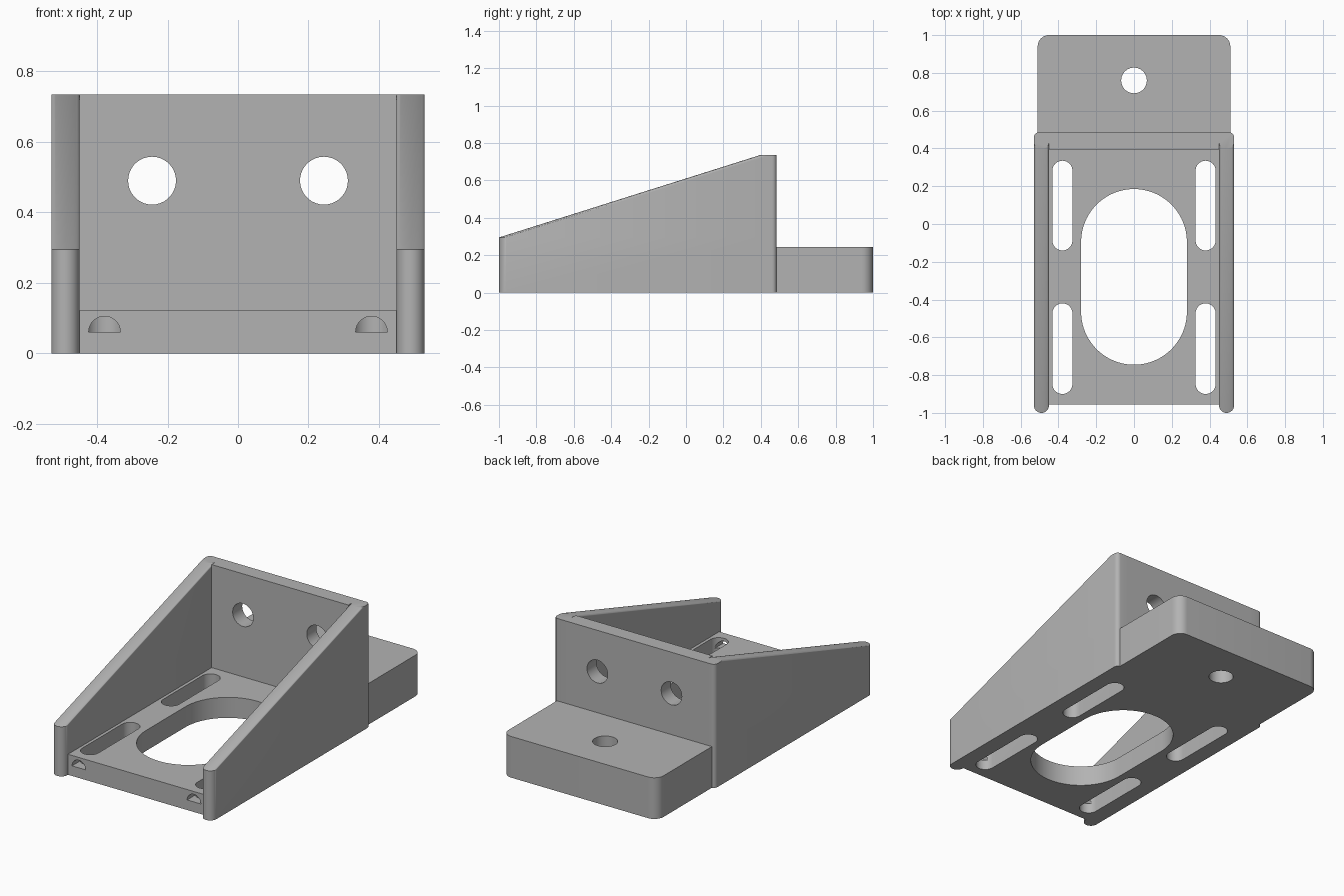
import bpy, bmesh
from math import sin, cos, pi, radians

cube = bpy.data.objects.get("Cube")
if cube:
    bpy.data.objects.remove(cube)

grey = bpy.data.materials.new("plain grey")
grey.use_nodes = True
grey.diffuse_color = (0.45, 0.45, 0.45, 1)
grey.node_tree.nodes["Principled BSDF"].inputs["Base Color"].default_value = grey.diffuse_color


def arc(cx, cy, r, start, end, n):
    angles = [radians(start + (end - start) * i / n) for i in range(n + 1)]
    return [(cx + r * cos(a), cy + r * sin(a)) for a in angles]


def loft(name, rings):
    """Solid skinned through rings that share one point count."""
    bm = bmesh.new()
    loops = [[bm.verts.new(p) for p in ring] for ring in rings]
    n = len(loops[0])
    for a, b in zip(loops, loops[1:]):
        for i in range(n):
            j = (i + 1) % n
            bm.faces.new((a[i], a[j], b[j], b[i]))
    bm.faces.new(loops[0][::-1])
    bm.faces.new(loops[-1])
    bmesh.ops.recalc_face_normals(bm, faces=bm.faces)
    mesh = bpy.data.meshes.new(name)
    bm.to_mesh(mesh)
    bm.free()
    mesh.materials.append(grey)
    ob = bpy.data.objects.new(name, mesh)
    bpy.context.collection.objects.link(ob)
    return ob


def upright(name, outline, z0, z1):
    return loft(name, [[(x, y, z) for x, y in outline] for z in (z0, z1)])


def along_y(name, outline, y0, y1):
    return loft(name, [[(x, y, z) for x, z in outline] for y in (y0, y1)])


def rect(x, y0, y1):
    return [(-x, y0), (x, y0), (x, y1), (-x, y1)]


def slot(x, y0, y1, r, n=24):
    return arc(x, y1 - r, r, 0, 180, n) + arc(x, y0 + r, r, 180, 360, n)


def cut(ob, cutters):
    for c in cutters:
        c.hide_render = True
        mod = ob.modifiers.new("cut", 'BOOLEAN')
        mod.operation, mod.solver, mod.object = 'DIFFERENCE', 'EXACT', c
    bpy.context.view_layer.update()
    graph = bpy.context.evaluated_depsgraph_get()
    mesh = bpy.data.meshes.new_from_object(ob.evaluated_get(graph))
    ob.modifiers.clear()
    ob.data = mesh
    for c in cutters:
        bpy.data.objects.remove(c)


TOP, BACK, PLATE, R = 0.735, 0.485, 0.395, 0.04
parts = []

# Base plate with the large opening, four slots and two half-round screw holes
base = upright("base_plate", rect(0.45, -0.955, PLATE), 0, 0.122)
cutters = [upright("cutter", slot(0, -0.745, 0.185, 0.28, 40), -0.1, 0.3)]
for x in (-0.379, 0.379):
    for y0, y1 in ((-0.9, -0.42), (-0.14, 0.335)):
        cutters.append(upright("cutter", slot(x, y0, y1, 0.053), -0.1, 0.3))
    cutters.append(along_y("cutter", arc(x, 0.06, 0.045, 0, 180, 20), -1.1, -0.85))
cut(base, cutters)
parts.append(base)

# Upright plate with two round holes
plate = along_y("upright_plate", rect(0.45, 0, TOP), PLATE, BACK)
cut(plate, [along_y("cutter", arc(x, 0.49, 0.068, 0, 350, 35), 0.2, 0.7)
            for x in (-0.244, 0.244)])
parts.append(plate)

# Rear block with rounded far corners and one hole
outline = [(-0.51, BACK), (0.51, BACK)]
outline += arc(0.45, 0.94, 0.06, 0, 90, 10) + arc(-0.45, 0.94, 0.06, 90, 180, 10)
block = upright("rear_block", outline, 0, 0.245)
cut(block, [upright("cutter", arc(0, 0.76, 0.068, 0, 350, 35), -0.1, 0.4)])
parts.append(block)


# Sloping side walls: round nose, every level section shifted back along the slope
def wall_ring(side, nose, z):
    plan = arc(0.49, nose + R, R, 180, 360, 20)
    plan += arc(0.505, BACK - 0.025, 0.025, 0, 90, 6) + [(0.45, BACK)]
    return [(side * x, y, z) for x, y in plan]


for side, label in ((1, "left"), (-1, "right")):
    levels = ((-1, 0), (-1, 0.295), (PLATE, TOP))
    parts.append(loft(label + "_side_wall", [wall_ring(side, y, z) for y, z in levels]))

# Smooth round surfaces, sharp edges elsewhere
bpy.ops.object.select_all(action='DESELECT')
for ob in parts:
    ob.select_set(True)
bpy.context.view_layer.objects.active = base
bpy.ops.object.shade_smooth_by_angle(angle=radians(25))
